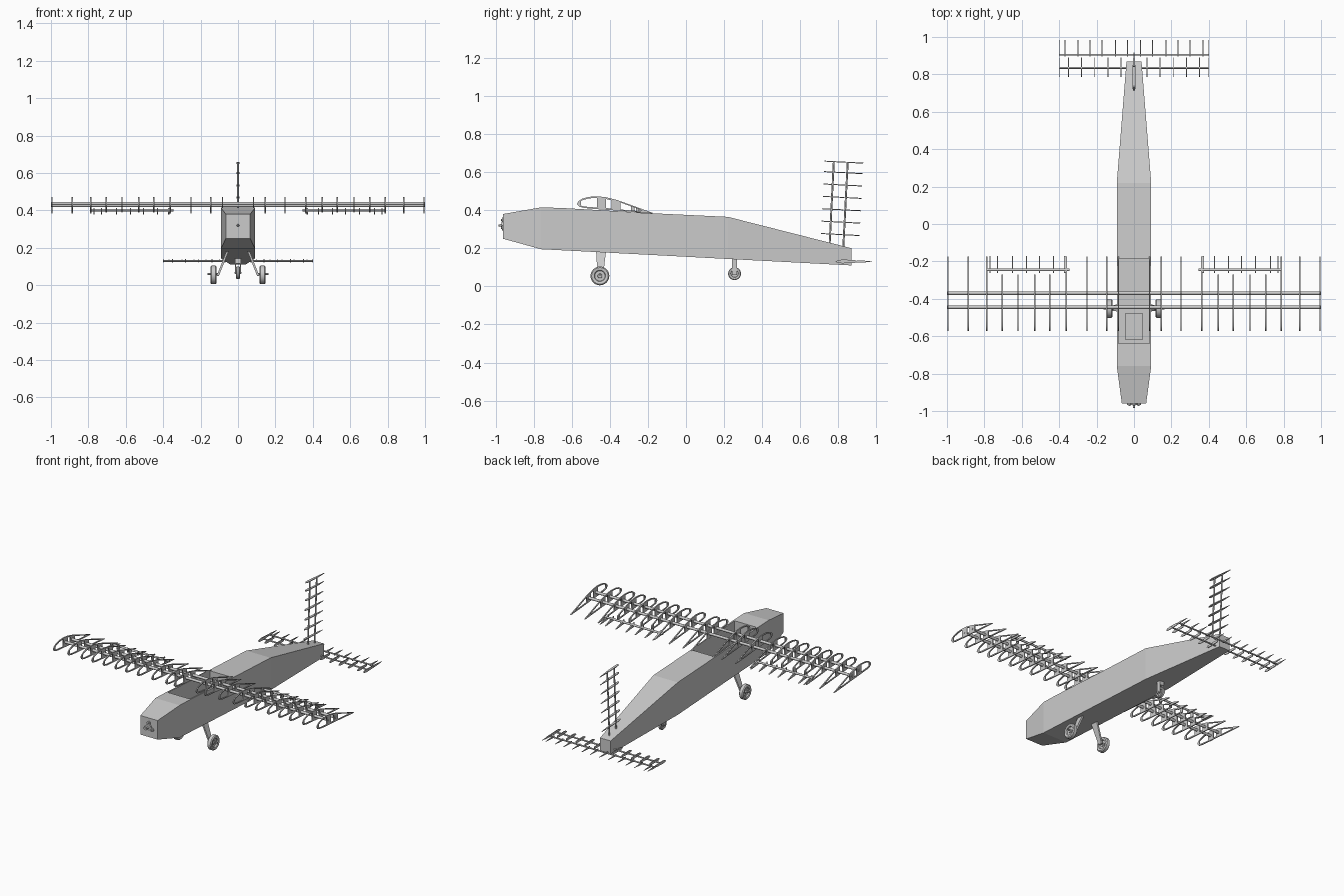
import bpy, bmesh, math
from mathutils import Vector, Matrix

if "Cube" in bpy.data.objects:
    bpy.data.objects.remove(bpy.data.objects["Cube"])

def link(name, me, loc=(0, 0, 0)):
    o = bpy.data.objects.new(name, me)
    o.location = loc
    bpy.context.collection.objects.link(o)
    return o

def from_bm(name, bm, smooth=False):
    bmesh.ops.recalc_face_normals(bm, faces=bm.faces)
    me = bpy.data.meshes.new(name)
    bm.to_mesh(me)
    bm.free()
    if smooth:
        me.polygons.foreach_set('use_smooth', [True] * len(me.polygons))
        me.set_sharp_from_angle(angle=math.radians(35))
    return link(name, me)

def rod(name, a, b, r1, r2=None, seg=12):
    a, b = Vector(a), Vector(b)
    bm = bmesh.new()
    m = Matrix.Translation((a + b) / 2) @ (b - a).to_track_quat('Z', 'Y').to_matrix().to_4x4()
    bmesh.ops.create_cone(bm, cap_ends=True, segments=seg, radius1=r1,
                          radius2=r1 if r2 is None else r2, depth=(b - a).length, matrix=m)
    return from_bm(name, bm, True)

def loft(name, rings):
    # rings of equal length joined by quads, ends capped
    bm = bmesh.new()
    vs = [[bm.verts.new(p) for p in r] for r in rings]
    n = len(vs[0])
    for a, b in zip(vs, vs[1:]):
        for i in range(n):
            bm.faces.new((a[i], a[(i + 1) % n], b[(i + 1) % n], b[i]))
    bm.faces.new(vs[0])
    bm.faces.new(vs[-1])
    return from_bm(name, bm)

def box(name, x0, x1, y0, y1, z0, z1):
    return loft(name, [[(x0, y, z0), (x1, y, z0), (x1, y, z1), (x0, y, z1)] for y in (y0, y1)])

def plate(name, loops, thick, flat=False):
    # filled outline with holes, (y,z) drawing plane extruded along x (or x-normal kept along z if flat)
    cu = bpy.data.curves.new(name, 'CURVE')
    cu.dimensions, cu.fill_mode, cu.extrude = '2D', 'BOTH', thick / 2
    for pts in loops:
        s = cu.splines.new('POLY')
        s.points.add(len(pts) - 1)
        for p, c in zip(s.points, pts):
            p.co = (c[0], c[1], 0, 1)
        s.use_cyclic_u = True
    tmp = link('tmp', cu)
    bpy.context.view_layer.update()
    dg = bpy.context.evaluated_depsgraph_get()
    me = bpy.data.meshes.new_from_object(tmp.evaluated_get(dg))
    me.name = name
    bpy.data.objects.remove(tmp)
    if not flat:
        me.transform(Matrix(((0, 0, 1, 0), (1, 0, 0, 0), (0, 1, 0, 0), (0, 0, 0, 1))))
    return me

# fuselage: boxy loft, bottom runs straight back to the tail
stations = [(-.96, .065, .25, .38), (-.76, .092, .195, .415), (-.64, .092, .189, .411),
            (-.18, .092, .165, .384), (.22, .092, .144, .365), (.87, .04, .11, .2)]
body = loft('fuselage', [[(-w, y, a), (w, y, a), (w, y, b), (-w, y, b)] for y, w, a, b in stations])
cut = box('cockpit_cutter', -.082, .082, -.64, -.185, .22, .6)
cut.hide_render = True
cut.hide_viewport = True
mod = body.modifiers.new('cockpit', 'BOOLEAN')
mod.object, mod.operation, mod.solver = cut, 'DIFFERENCE', 'EXACT'
box('cockpit_tray', -.045, .045, -.62, -.475, .215, .235)

# wing section
TOP = [(-.572, .432), (-.565, .447), (-.545, .46), (-.51, .47), (-.465, .473), (-.42, .468),
       (-.36, .453), (-.28, .424), (-.175, .386)]
BOT = [(-.572, .432), (-.56, .418), (-.53, .411), (-.46, .405), (-.36, .398), (-.28, .391), (-.175, .383)]

def interp(c, y):
    for (y0, z0), (y1, z1) in zip(c, c[1:]):
        if y <= y1:
            return z0 + (z1 - z0) * (y - y0) / (y1 - y0)
    return c[-1][1]

def section(a, b, inset=0, n=8):
    ys = [a + (b - a) * i / n for i in range(n + 1)]
    return ([(y, interp(TOP, y) - inset) for y in ys] +
            [(y, interp(BOT, y) + inset) for y in reversed(ys)])

def outline(end):
    up = [p for p in TOP if p[0] < end] + [(end, interp(TOP, end))]
    lo = [p for p in BOT[1:] if p[0] < end] + [(end, interp(BOT, end))]
    return up + lo[::-1]

front_holes = [section(-.552, -.468, .008), section(-.42, -.392, .009)]
full = plate('wing_rib', [outline(-.175)] + front_holes + [section(-.345, -.235, .007)], .007)
short = plate('short_wing_rib', [outline(-.27)] + front_holes + [section(-.345, -.29, .007)], .007)
ail = plate('aileron_rib', [section(-.262, -.172)], .007)

for s in (-1, 1):
    for x in (.998, .89, .79, .365, .255, .15, .086):
        link('wing_rib', full, (s * (x - .0035), 0, 0))
    for x in (.705, .62, .53, .45):
        link('short_wing_rib', short, (s * x, 0, 0))
    for x in (.77, .73, .65, .575, .505, .43, .37):
        link('aileron_rib', ail, (s * x, 0, -.004))
    rod('aileron_spar', (s * .345, -.245, .402), (s * .79, -.245, .402), .007)
for y, z in ((-.445, .437), (-.37, .427)):
    rod('wing_spar', (-1, y, z), (1, y, z), .009)

# tailplane: spars with alternating front and rear ribs
for y in (.835, .905):
    rod('tailplane_spar', (-.4, y, .13), (.4, y, .13), .005)
stab = plate('stabilizer_rib', [[(.785, .13), (.795, .137), (.82, .141), (.89, .138),
                                (.89, .124), (.82, .121), (.795, .124)]], .005)
elev = plate('elevator_rib', [[(.896, .137), (.925, .136), (.985, .13), (.925, .125), (.896, .124)]], .005)
for s in (-1, 1):
    for x in (.397, .35, .28, .21, .14, .07):
        link('stabilizer_rib', stab, (s * x, 0, 0))
    for x in (.397, .37, .3, .235, .17, .1, .035):
        link('elevator_rib', elev, (s * x, 0, 0))

# fin: raked spars with flat ribs square to them
rod('fin_front_spar', (0, .753, .2), (0, .776, .657), .005)
rod('rudder_spar', (0, .825, .19), (0, .849, .652), .005)
fin = plate('fin_rib', [[(-.048, 0), (-.04, .006), (-.015, .009), (.065, .007),
                        (.065, -.007), (-.015, -.009), (-.04, -.006)]], .005, True)
rud = plate('rudder_rib', [[(.068, .007), (.1, .005), (.155, 0), (.1, -.005), (.068, -.007)]], .005, True)
for z in (.655, .6, .535, .47, .405, .34, .275):
    for nm, me in (('fin_rib', fin), ('rudder_rib', rud)):
        o = link(nm, me, (0, .743 + (z - .2) * .05 + .01, z))
        # turn about y-axis of the sheet, then lean it nose up
        o.rotation_euler = (math.radians(-3), 0, 0)
# fin rib sheets are drawn length-first: lay the length along y
lay = Matrix(((0, 1, 0, 0), (1, 0, 0, 0), (0, 0, 1, 0), (0, 0, 0, 1)))
for me in (fin, rud):
    me.transform(lay)
    me.flip_normals()

# wheels
def wheel(name, c, r, w):
    prof = [(-.3, 0), (-.3, .2), (-.15, .24), (-.15, .52), (-.42, .58), (-.5, .68), (-.5, .85), (-.32, .97)]
    prof += [(-a, b) for a, b in prof[::-1]]
    bm = bmesh.new()
    vs = [bm.verts.new((a * w, 0, b * r)) for a, b in prof]
    es = [bm.edges.new(p) for p in zip(vs, vs[1:])]
    bmesh.ops.spin(bm, geom=vs + es, cent=(0, 0, 0), axis=(1, 0, 0), angle=math.tau, steps=32)
    bmesh.ops.remove_doubles(bm, verts=bm.verts, dist=1e-5)
    from_bm(name, bm, True).location = c

for s in (-1, 1):
    wheel('main_wheel', (s * .131, -.452, .055), .051, .032)
    rod('main_axle', (s * .1, -.452, .06), (s * .162, -.452, .06), .005)
    # leg: flat tapered strut
    loft('main_leg', [[(s * (x - .006), y0, z), (s * (x + .006), y0, z), (s * (x + .006), y1, z), (s * (x - .006), y1, z)]
                      for x, z, y0, y1 in ((.055, .185, -.472, -.42), (.108, .05, -.464, -.436))])
    box('tail_fork', s * .012, s * .016, .241, .269, .06, .145)
wheel('tail_wheel', (0, .255, .067), .035, .02)
rod('tail_axle', (-.018, .255, .067), (.018, .255, .067), .005)
box('tail_bracket', -.016, .016, .241, .269, .115, .15)

# motor mount: hub, shaft and three lugs
rod('motor_mount', (0, -.95, .32), (0, -.968, .32), .02, seg=24)
rod('motor_shaft', (0, -.96, .32), (0, -.985, .32), .009, .004)
for i in range(3):
    a = math.radians(90 + 120 * i)
    x, z = .028 * math.cos(a), .32 + .028 * math.sin(a)
    rod('mount_lug', (x, -.945, z), (x, -.967, z), .013, seg=16)
    rod('mount_bolt', (x, -.95, z), (x, -.972, z), .005)
